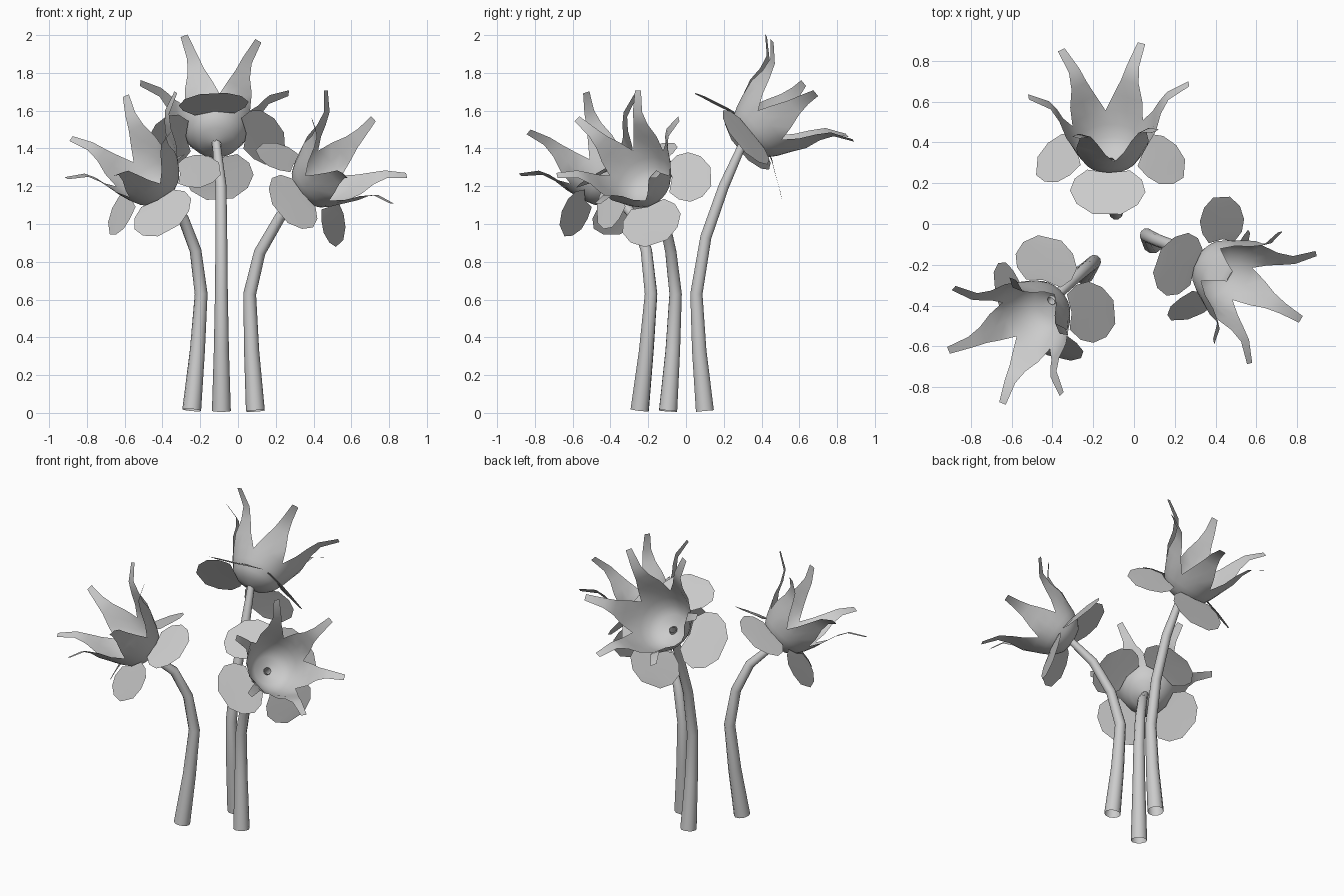
import bpy, bmesh
from math import sin, cos, radians, pi
from mathutils import Vector, Matrix

if "Cube" in bpy.data.objects:
    bpy.data.objects.remove(bpy.data.objects["Cube"])

# (radius, height) along the bowl, then (radius, height, half width) rows
BOWL = [(0.024, 0.0), (0.095, 0.018), (0.14, 0.055), (0.172, 0.11), (0.20, 0.175)]
POINT = [(0.222, 0.25, 0.077), (0.25, 0.33, 0.047), (0.29, 0.40, 0.031), (0.395, 0.465, 0.02)]
ROUND = [(0.14, 0.075, 0.105), (0.19, 0.058, 0.165), (0.25, 0.03, 0.185),
         (0.315, 0.002, 0.15), (0.362, -0.022, 0.07)]


def finish(name, bm, matrix):
    bmesh.ops.transform(bm, matrix=matrix, verts=bm.verts)
    mesh = bpy.data.meshes.new(name)
    bm.to_mesh(mesh)
    bm.free()
    for p in mesh.polygons:
        p.use_smooth = True
    obj = bpy.data.objects.new(name, mesh)
    bpy.context.collection.objects.link(obj)
    return obj


def polar(r, h, a):
    return Vector((r * cos(a), r * sin(a), h))


def row(bm, r, h, w, a):
    side = Vector((-sin(a), cos(a), 0))
    return [bm.verts.new(polar(r, h, a) + side * w * k) for k in (-1, 0, 1)]


def bridge(bm, lo, hi):
    for i in range(len(lo) - 1):
        bm.faces.new((lo[i], lo[i + 1], hi[i + 1], hi[i]))


def trumpet(name, matrix, phase):
    bm = bmesh.new()
    n = 24
    rings = [[bm.verts.new(polar(r, h, phase + 2 * pi * i / n)) for i in range(n)]
             for r, h in BOWL]
    for lo, hi in zip(rings, rings[1:]):
        bridge(bm, lo + lo[:1], hi + hi[:1])
    # six pointed lobes growing from the rim
    rim = rings[-1]
    for k in range(6):
        arc = [rim[(4 * k + j) % n] for j in range(-2, 3)]
        a = phase + k * pi / 3
        rows = [row(bm, r, h, w, a) for r, h, w in POINT]
        l, m, r = rows[0]
        bm.faces.new((arc[0], arc[1], l))
        bm.faces.new((arc[1], arc[2], m, l))
        bm.faces.new((arc[2], arc[3], r, m))
        bm.faces.new((arc[3], arc[4], r))
        for lo, hi in zip(rows, rows[1:]):
            bridge(bm, lo, hi)
    finish(name, bm, matrix)


def round_petals(name, matrix, phase):
    bm = bmesh.new()
    for k in range(4):
        a = phase + k * pi / 2
        rows = [row(bm, r, h, w, a) for r, h, w in ROUND]
        # root edge follows the bowl
        rows[0][1].co = polar(0.16, 0.075, a)
        for lo, hi in zip(rows, rows[1:]):
            bridge(bm, lo, hi)
    finish(name, bm, matrix)


def stem(name, path):
    cu = bpy.data.curves.new(name, 'CURVE')
    cu.dimensions = '3D'
    cu.bevel_depth = 1.0
    cu.bevel_resolution = 3
    sp = cu.splines.new('POLY')
    sp.points.add(len(path) - 1)
    for p, co, rad in zip(sp.points, path, (0.05, 0.04, 0.034, 0.031, 0.029, 0.022)):
        p.co = (*co, 1)
        p.radius = rad
    tmp = bpy.data.objects.new(name, cu)
    bpy.context.collection.objects.link(tmp)
    bm = bmesh.new()
    mesh = bpy.data.meshes.new_from_object(
        tmp.evaluated_get(bpy.context.evaluated_depsgraph_get()))
    bm.from_mesh(mesh)
    bpy.data.objects.remove(tmp)
    finish(name, bm, Matrix())


# name, facing axis, bowl base, scale, lobe angle, round petal angle, stem path
FLOWERS = [
    ("back", (-0.02, 0.77, 0.63), (-0.115, 0.295, 1.425), 1.0, 35, -4,
     [(-0.088, 0.10, 0.01), (-0.088, 0.07, 0.33), (-0.088, 0.055, 0.63),
      (-0.088, 0.105, 0.93), (-0.09, 0.20, 1.2)]),
    ("left", (-0.50, -0.46, 0.73), (-0.40, -0.372, 1.15), 0.94, 34, 43,
     [(-0.245, -0.245, 0.015), (-0.215, -0.21, 0.33), (-0.195, -0.185, 0.63),
      (-0.225, -0.21, 0.86), (-0.29, -0.265, 1.03)]),
    ("right", (0.71, -0.43, 0.57), (0.34, -0.178, 1.165), 0.92, 0, 21,
     [(0.092, -0.095, 0.01), (0.072, -0.07, 0.33), (0.062, -0.055, 0.63),
      (0.115, -0.08, 0.85), (0.225, -0.12, 1.04)]),
]

for name, axis, base, size, lobe, petal, path in FLOWERS:
    base = Vector(base)
    z = Vector(axis).normalized()
    y = z.cross(Vector((0, 0, 1)) - z * z.z).normalized()
    x = y.cross(z)
    frame = Matrix((x, y, z)).transposed().to_4x4()
    m = Matrix.Translation(base) @ frame @ Matrix.Scale(size, 4)
    trumpet(name + "_trumpet", m, radians(lobe))
    round_petals(name + "_round_petals", m, radians(petal))
    stem(name + "_stem", path + [tuple(base + z * 0.012)])
